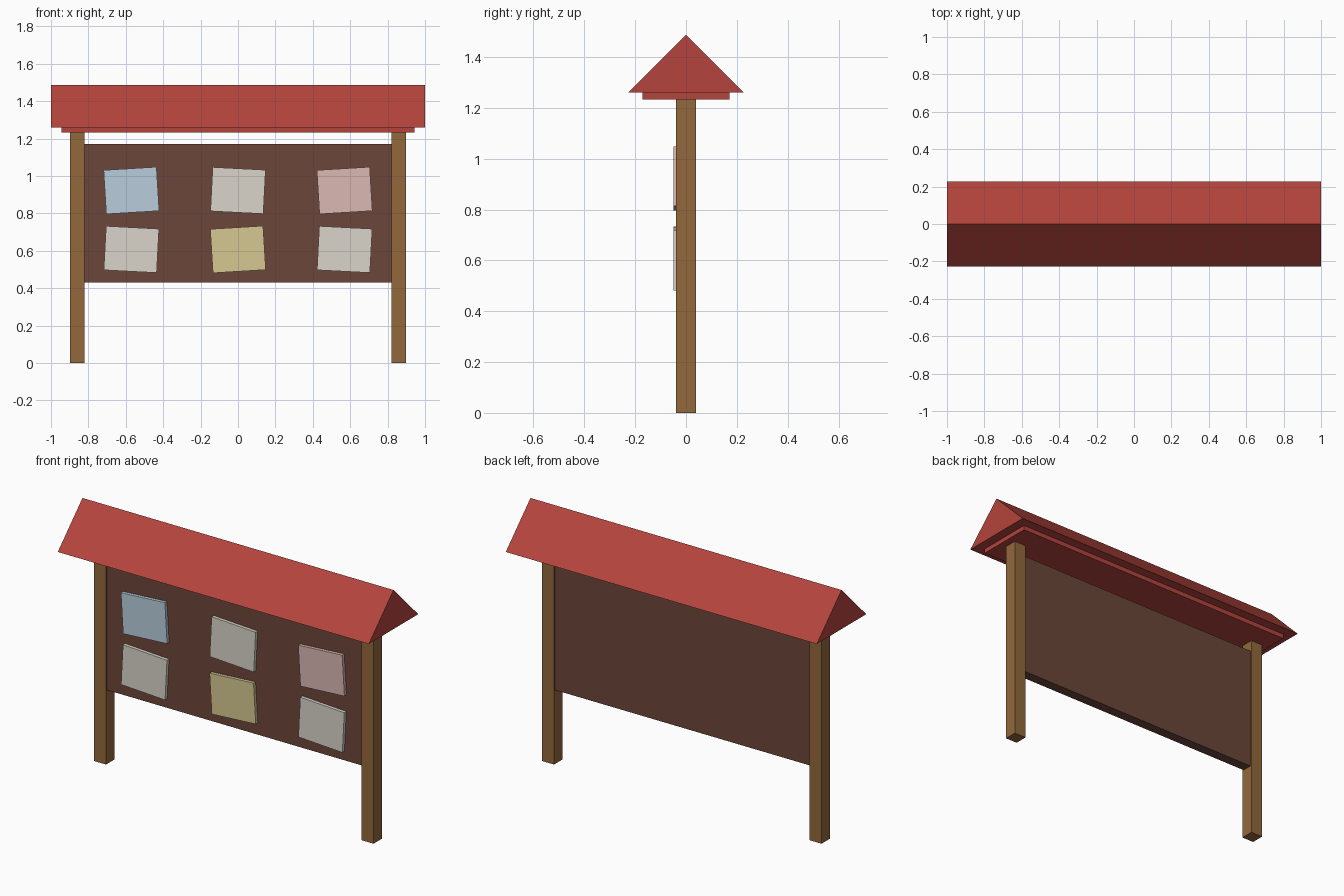
import bpy, bmesh
from math import radians

if "Cube" in bpy.data.objects:
    bpy.data.objects.remove(bpy.data.objects["Cube"])


def material(name, rgb):
    # display colour (0-255) converted to linear
    m = bpy.data.materials.new(name)
    m.diffuse_color = [((c / 255 + 0.055) / 1.055) ** 2.4 for c in rgb] + [1]
    m.use_nodes = True
    m.node_tree.nodes["Principled BSDF"].inputs["Base Color"].default_value = m.diffuse_color
    return m


WOOD = material("post wood", (146, 104, 60))
BOARD = material("dark board", (108, 70, 58))
ROOF = material("red roof", (180, 68, 60))
WHITE = material("white paper", (218, 212, 202))
BLUE = material("blue paper", (184, 206, 220))
PINK = material("pink paper", (218, 184, 180))
YELLOW = material("yellow paper", (214, 200, 146))


def box(name, center, size, mat, tilt=0):
    bm = bmesh.new()
    bmesh.ops.create_cube(bm, size=1)
    bmesh.ops.scale(bm, vec=size, verts=bm.verts)
    return finish(name, bm, mat, center, tilt)


def finish(name, bm, mat, center=(0, 0, 0), tilt=0):
    bmesh.ops.recalc_face_normals(bm, faces=bm.faces)
    me = bpy.data.meshes.new(name)
    bm.to_mesh(me)
    bm.free()
    me.materials.append(mat)
    ob = bpy.data.objects.new(name, me)
    ob.location = center
    ob.rotation_euler.y = radians(tilt)
    bpy.context.collection.objects.link(ob)
    return ob


# Posts
for side, x in (("left", -0.86), ("right", 0.86)):
    box(side + "_post", (x, 0, 0.617), (0.077, 0.077, 1.234), WOOD)

# Notice board
box("board", (0, 0, 0.8), (1.65, 0.06, 0.74), BOARD)

# Pinned papers, alternately tilted
papers = [[BLUE, WHITE, PINK], [WHITE, YELLOW, WHITE]]
for r, row in enumerate(papers):
    for c, mat in enumerate(row):
        tilt = -3.5 if (r + c) % 2 == 0 else 3
        box(f"paper_{r + 1}_{c + 1}", ((c - 1) * 0.57, -0.039, 0.922 - r * 0.315),
            (0.283, 0.02, 0.235), mat, tilt)

# Ceiling slab under the roof
box("roof_base", (0, 0, 1.2465), (1.886, 0.342, 0.027), ROOF)

# Gable roof: triangular profile extruded along x
bm = bmesh.new()
gable = bm.faces.new([bm.verts.new((-1, y, z))
                      for y, z in ((-0.227, 1.26), (0.227, 1.26), (0, 1.487))])
ext = bmesh.ops.extrude_face_region(bm, geom=[gable], use_keep_orig=True)
bmesh.ops.translate(bm, vec=(2, 0, 0),
                    verts=[v for v in ext["geom"] if isinstance(v, bmesh.types.BMVert)])
finish("gable_roof", bm, ROOF)
